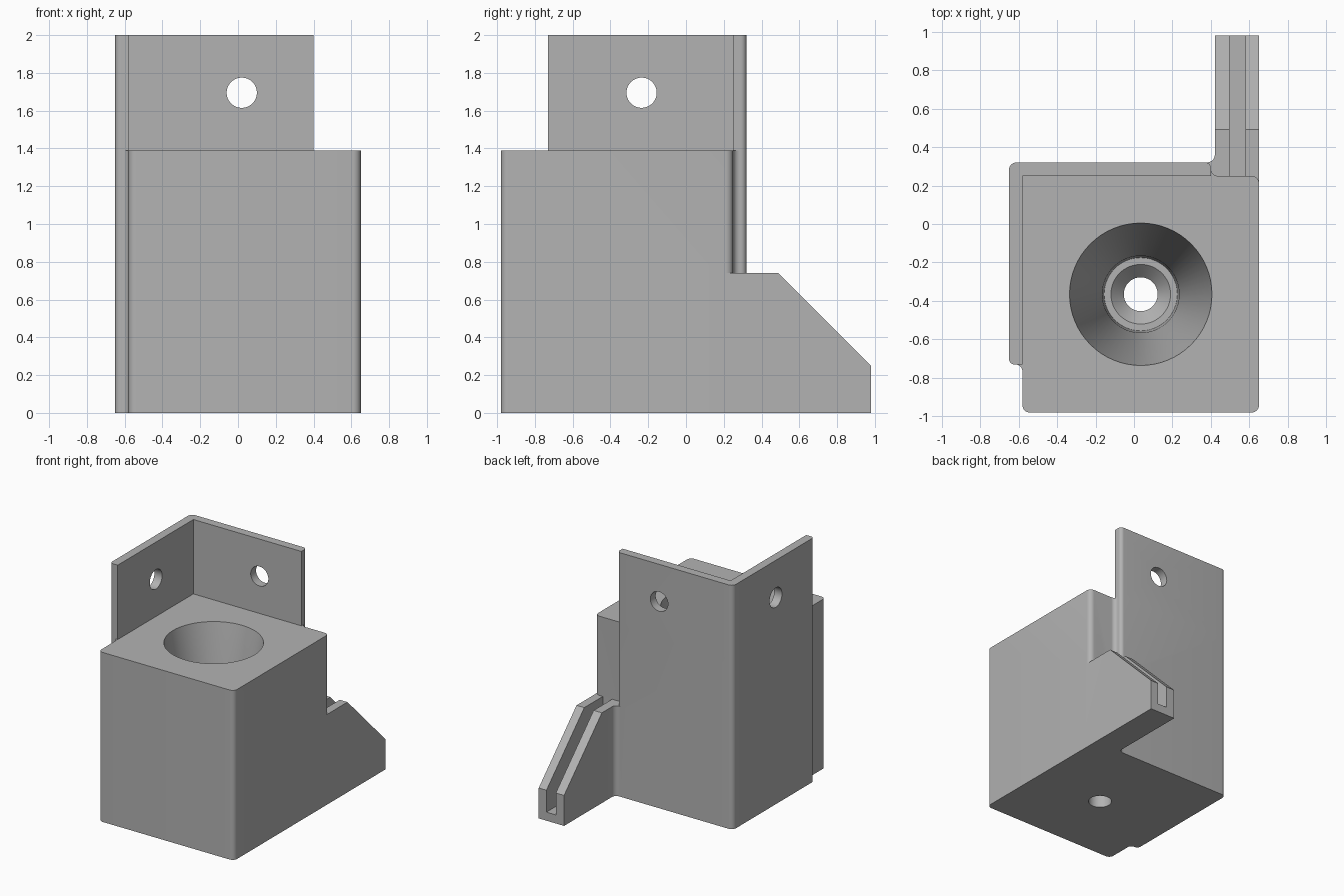
import bpy, bmesh, math
from mathutils import Vector, Matrix

cube = bpy.data.objects.get("Cube")
if cube:
    bpy.data.objects.remove(cube, do_unlink=True)

grey = bpy.data.materials.new("plain grey")
grey.use_nodes = True
colour = (0.45, 0.45, 0.45, 1)
grey.diffuse_color = colour
grey.node_tree.nodes["Principled BSDF"].inputs["Base Color"].default_value = colour


def finish(name, bm):
    bmesh.ops.recalc_face_normals(bm, faces=bm.faces)
    mesh = bpy.data.meshes.new(name)
    bm.to_mesh(mesh)
    bm.free()
    mesh.materials.append(grey)
    obj = bpy.data.objects.new(name, mesh)
    bpy.context.collection.objects.link(obj)
    return obj


def rounded(corners, steps=8):
    """Outline from (u, v, radius) corners, convex or concave."""
    out = []
    for i, (u, v, r) in enumerate(corners):
        p = Vector((u, v))
        if not r:
            out.append(p)
            continue
        a = (Vector(corners[i - 1][:2]) - p).normalized()
        b = (Vector(corners[(i + 1) % len(corners)][:2]) - p).normalized()
        for k in range(steps + 1):
            t = math.pi / 2 * k / steps
            out.append(p + r * (a * (1 - math.sin(t)) + b * (1 - math.cos(t))))
    return out


def prism(name, corners, low, high, along_x=False):
    bm = bmesh.new()

    def ring(w):
        return [bm.verts.new((w, p.x, p.y) if along_x else (p.x, p.y, w))
                for p in rounded(corners)]
    a, b = ring(low), ring(high)
    bm.faces.new(a)
    bm.faces.new(b)
    for i in range(len(a)):
        bm.faces.new((a[i - 1], a[i], b[i], b[i - 1]))
    return finish(name, bm)


def lathe(name, profile, centre, turn=None, sides=64):
    """Solid of revolution from (radius, height) pairs."""
    bm = bmesh.new()
    rings = [[bm.verts.new((r * math.cos(2 * math.pi * k / sides),
                            r * math.sin(2 * math.pi * k / sides), h))
              for k in range(sides)] for r, h in profile]
    bm.faces.new(rings[0])
    bm.faces.new(rings[-1])
    for a, b in zip(rings, rings[1:]):
        for k in range(sides):
            bm.faces.new((a[k - 1], a[k], b[k], b[k - 1]))
    if turn:
        bm.transform(Matrix.Rotation(math.pi / 2, 4, turn))
    bm.transform(Matrix.Translation(centre))
    return finish(name, bm)


def combine(target, tool, operation):
    tool.hide_render = True
    mod = target.modifiers.new(tool.name, "BOOLEAN")
    mod.operation, mod.solver, mod.object = operation, "EXACT", tool
    bpy.context.view_layer.objects.active = target
    bpy.ops.object.modifier_apply(modifier=mod.name)
    bpy.data.objects.remove(tool, do_unlink=True)


# Main block with the lower part of both wall plates
body = prism("socket_bracket", [
    (-0.58, -0.98, 0.04), (0.65, -0.98, 0.04), (0.65, 0.25, 0.04),
    (0.40, 0.25, 0.035), (0.40, 0.32, 0.03), (-0.65, 0.32, 0.04),
    (-0.65, -0.73, 0.03), (-0.58, -0.73, 0.035)], 0, 1.39)

# Upright corner plates above the block
plates = prism("corner_plates", [
    (0.40, 0.32, 0.03), (-0.65, 0.32, 0.04), (-0.65, -0.73, 0.03),
    (-0.58, -0.73, 0), (-0.58, 0.25, 0), (0.40, 0.25, 0)], 1.39, 2)

# Slotted rear fin with a sloping top
fin = prism("rear_fin", [
    (0.65, 0.20, 0), (0.65, 0.98, 0), (0.42, 0.98, 0),
    (0.42, 0.32, 0.04), (0.33, 0.32, 0), (0.33, 0.20, 0)], 0, 0.74)
combine(fin, prism("slope_cutter", [
    (0.44, 0.79, 0), (1.08, 0.15, 0), (1.08, 0.79, 0)], 0.2, 0.9, True), "DIFFERENCE")
combine(fin, prism("slot_cutter", [
    (0.495, 0.25, 0), (0.58, 0.25, 0), (0.58, 1.1, 0), (0.495, 1.1, 0)],
    0.07, 0.9), "DIFFERENCE")

combine(body, plates, "UNION")
combine(body, fin, "UNION")

# Tapered socket with a countersunk hole in its floor
combine(body, lathe("socket_cutter", [
    (0.088, -0.1), (0.088, 0.18), (0.155, 0.25), (0.19, 0.25),
    (0.20, 0.45), (0.37, 1.39), (0.37, 1.5)], (0.035, -0.365, 0)), "DIFFERENCE")

# Fixing holes in both plates
pin = [(0.08, -0.1), (0.08, 0.1)]
combine(body, lathe("back_hole_cutter", pin, (0.02, 0.285, 1.695), "X"), "DIFFERENCE")
combine(body, lathe("side_hole_cutter", pin, (-0.615, -0.235, 1.695), "Y"), "DIFFERENCE")

bpy.ops.object.select_all(action="DESELECT")
body.select_set(True)
bpy.context.view_layer.objects.active = body
bpy.ops.object.shade_smooth_by_angle(angle=math.radians(25))
